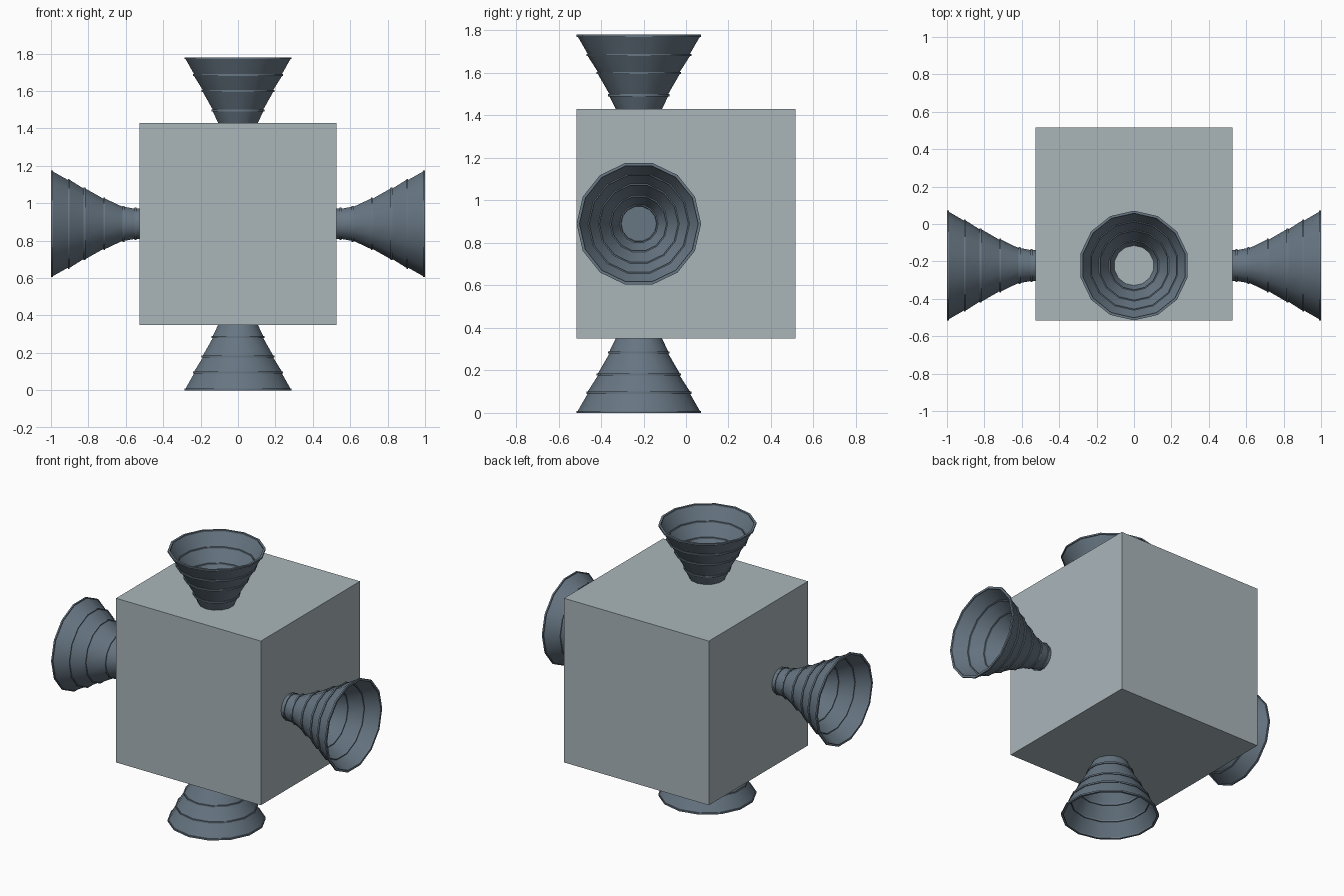
import bpy
import bmesh
from math import pi, sin, cos, radians

if "Cube" in bpy.data.objects:
    bpy.data.objects.remove(bpy.data.objects["Cube"], do_unlink=True)


def make_material(name, rgb):
    mat = bpy.data.materials.new(name)
    mat.use_nodes = True
    color = (*rgb, 1.0)
    mat.diffuse_color = color
    bsdf = mat.node_tree.nodes["Principled BSDF"]
    bsdf.inputs["Base Color"].default_value = color
    bsdf.inputs["Roughness"].default_value = 0.7
    return mat


def finish(bm, name, mat):
    bmesh.ops.recalc_face_normals(bm, faces=bm.faces)
    mesh = bpy.data.meshes.new(name)
    bm.to_mesh(mesh)
    bm.free()
    mesh.materials.append(mat)
    obj = bpy.data.objects.new(name, mesh)
    bpy.context.collection.objects.link(obj)
    return obj


body_grey = make_material("light grey", (0.40, 0.465, 0.49))
nozzle_grey = make_material("slate grey", (0.135, 0.18, 0.225))

MID_Z = 0.89
NOZZLE_Y = -0.222
SIDES = 14

# Central block
bm = bmesh.new()
bmesh.ops.create_cube(bm, size=1)
bmesh.ops.scale(bm, vec=(1.054, 1.03, 1.08), verts=bm.verts)
block = finish(bm, "body_block", body_grey)
block.location.z = MID_Z

# Stiffening bands along the bell: depth behind the mouth, radius
BANDS = [(0, 0.293), (0.09, 0.247), (0.175, 0.199),
         (0.28, 0.144), (0.383, 0.099), (0.447, 0.089)]
BAND_WIDTH = 0.01
STEP = 0.006
WALL = 0.014


def bell_profile():
    """Run from the inner floor out to the mouth and back down the outside."""
    outer, inner = [], []
    for depth, radius in BANDS:
        back = depth + BAND_WIDTH
        skin = radius - STEP
        if depth:
            outer.append((depth, skin))
            inner.append((depth, radius - WALL + STEP))
        outer += [(depth, radius), (back, radius), (back, skin)]
        bore = radius - WALL
        inner += [(depth, bore), (back, bore), (back, bore + STEP)]
    # The narrow end stops at a flat floor, with a short neck behind it
    inner = inner[:-4]
    inner.append((BANDS[-1][0], BANDS[-1][1] - STEP))
    outer.append((0.475, BANDS[-1][1] - STEP))
    return inner[::-1] + outer


def make_nozzle(name, location, turn):
    bm = bmesh.new()
    rings = []
    for depth, radius in bell_profile():
        angles = [pi / 2 + 2 * pi * i / SIDES for i in range(SIDES)]
        rings.append([bm.verts.new((radius * cos(a), radius * sin(a), -depth))
                      for a in angles])
    for a, b in zip(rings, rings[1:]):
        for i in range(SIDES):
            j = (i + 1) % SIDES
            bm.faces.new((a[i], a[j], b[j], b[i]))
    bm.faces.new(rings[0])
    bm.faces.new(rings[-1])
    obj = finish(bm, name, nozzle_grey)
    obj.location = location
    obj.rotation_euler.y = turn
    return obj


# Four bells facing up, down, left and right
nozzles = [
    make_nozzle("top_nozzle", (0, NOZZLE_Y, 2 * MID_Z), 0),
    make_nozzle("bottom_nozzle", (0, NOZZLE_Y, 0), pi),
    make_nozzle("left_nozzle", (1, NOZZLE_Y, MID_Z), pi / 2),
    make_nozzle("right_nozzle", (-1, NOZZLE_Y, MID_Z), -pi / 2),
]

bpy.ops.object.select_all(action="DESELECT")
for obj in nozzles:
    obj.select_set(True)
bpy.context.view_layer.objects.active = nozzles[0]
bpy.ops.object.shade_smooth_by_angle(angle=radians(32))
